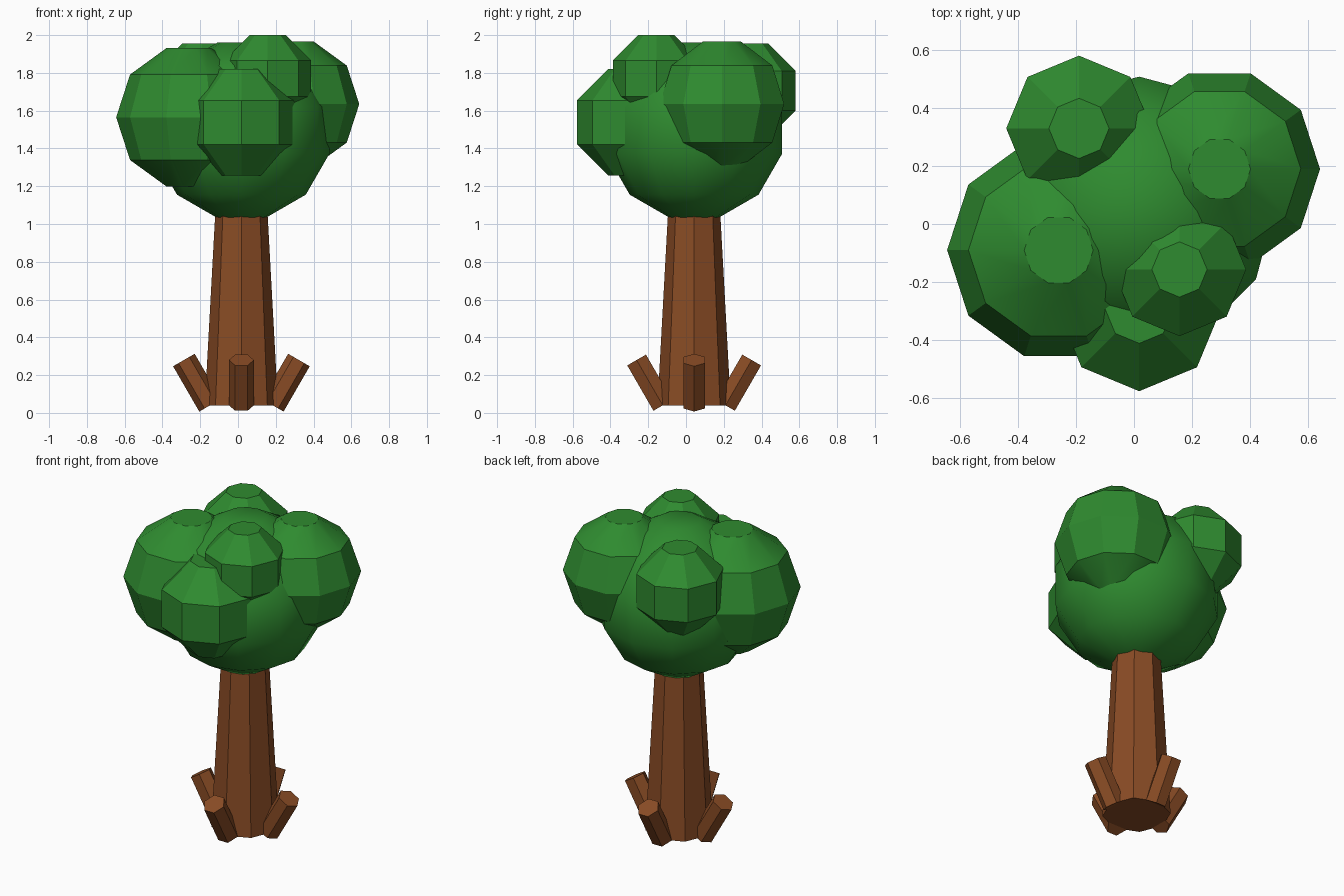
import bpy, bmesh, math
from mathutils import Matrix, Vector

if "Cube" in bpy.data.objects:
    bpy.data.objects.remove(bpy.data.objects["Cube"])


def material(name, rgb):
    m = bpy.data.materials.new(name)
    m.diffuse_color = (*rgb, 1)
    m.use_nodes = True
    m.node_tree.nodes["Principled BSDF"].inputs["Base Color"].default_value = m.diffuse_color
    return m


BARK = material("bark brown", (0.250, 0.071, 0.018))
LEAF = material("leaf green", (0.028, 0.258, 0.029))
CX, CY = 0.018, 0.043  # trunk axis


def lathe(name, rings, sides, mat, matrix, smooth=None):
    """Capped solid from (radius, height) rings, first corner on +x."""
    bm = bmesh.new()
    loops = []
    for r, z in rings:
        loops.append([bm.verts.new((r * math.cos(2 * math.pi * i / sides),
                                    r * math.sin(2 * math.pi * i / sides), z))
                      for i in range(sides)])
    for a, b in zip(loops, loops[1:]):
        for i in range(sides):
            j = (i + 1) % sides
            bm.faces.new((a[i], a[j], b[j], b[i]))
    bm.faces.new(loops[0][::-1])
    bm.faces.new(loops[-1])
    me = bpy.data.meshes.new(name)
    bm.to_mesh(me)
    bm.free()
    me.materials.append(mat)
    ob = bpy.data.objects.new(name, me)
    ob.matrix_world = matrix
    bpy.context.collection.objects.link(ob)
    if smooth:
        bpy.ops.object.select_all(action='DESELECT')
        ob.select_set(True)
        bpy.context.view_layer.objects.active = ob
        bpy.ops.object.shade_smooth_by_angle(angle=math.radians(smooth))
    return ob


def foliage(name, center, radius, sides, smooth=None):
    """Faceted ball with flat top and bottom and sides/2 rings."""
    n = sides // 2
    rings = []
    for k in range(n):
        a = -math.pi / 2 + math.pi * (k + 0.5) / n
        rings.append((radius * math.cos(a), radius * math.sin(a)))
    lathe(name, rings, sides, LEAF, Matrix.Translation(center), smooth)


# Trunk
lathe("trunk", [(0.194, 0.04), (0.135, 1.12)], 8, BARK,
      Matrix.Translation((CX, CY, 0)))

# Four roots leaning outward
tilt = math.radians(30)
for name, dx, dy in (("root_right", 1, 0), ("root_left", -1, 0),
                     ("root_back", 0, 1), ("root_front", 0, -1)):
    base = Vector((CX + 0.166 * dx, CY + 0.166 * dy, 0.04))
    rot = Matrix.Rotation(tilt, 4, Vector((-dy, dx, 0)))
    lathe(name, [(0.066, 0), (0.066, 0.277)], 6, BARK,
          Matrix.Translation(base) @ rot)

# Foliage balls
foliage("main_foliage", (CX, CY, 1.496), 0.482, 12, 31)
foliage("left_foliage", (-0.26, -0.09, 1.565), 0.385, 10, 30)
foliage("right_foliage", (0.295, 0.19, 1.635), 0.347, 10, 30)
small = 1 / math.cos(math.pi / 8)  # widest ring to ball radius
foliage("front_foliage", (0.018, -0.295, 1.538), 0.282 * small, 8)
foliage("back_foliage", (-0.19, 0.33, 1.705), 0.251 * small, 8)
foliage("top_foliage", (0.157, -0.157, 1.77), 0.23 * small, 8)
